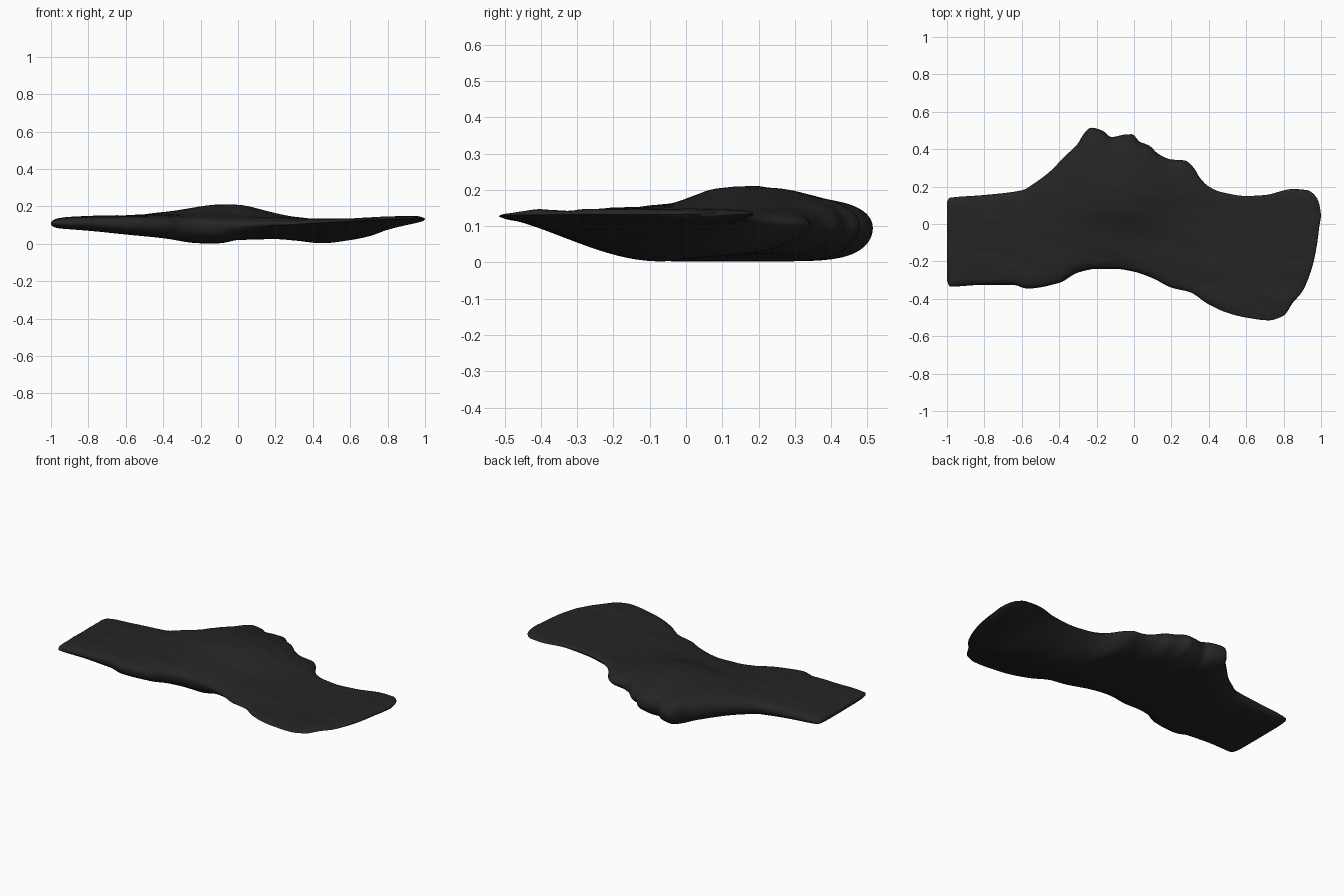
import bpy, bmesh, math
from mathutils import Vector, noise

if "Cube" in bpy.data.objects:
    bpy.data.objects.remove(bpy.data.objects["Cube"])

# outline of the slab seen from above, and height profiles along x
BACK = [(-1, .12), (-.985, .14), (-.8, .155), (-.6, .18), (-.53, .22), (-.45, .28), (-.4, .33),
        (-.35, .38), (-.3, .43), (-.27, .48), (-.23, .515), (-.17, .5), (-.12, .465), (-.05, .478),
        (-.01, .48), (.03, .44), (.08, .42), (.13, .375), (.2, .345), (.27, .34), (.32, .3),
        (.35, .25), (.4, .2), (.47, .17), (.6, .15), (.7, .155), (.85, .187), (.93, .18),
        (.97, .15), (.99, .11), (1, .05)]
FRONT = [(-1, -.3), (-.985, -.335), (-.8, -.325), (-.65, -.325), (-.57, -.345), (-.4, -.315),
         (-.3, -.26), (-.2, -.24), (-.1, -.24), (0, -.255), (.1, -.29), (.2, -.34), (.3, -.365),
         (.4, -.43), (.5, -.475), (.6, -.5), (.72, -.515), (.8, -.49), (.85, -.42), (.9, -.36),
         (.95, -.24), (.98, -.1), (.99, -.02), (1, .04)]
TOP = [(-1, .13), (-.9, .143), (-.6, .15), (-.3, .15), (0, .14), (.4, .133), (.6, .135), (.95, .147), (1, .14)]
RIM = [(-1, .11), (-.6, .108), (-.2, .095), (.2, .1), (.5, .115), (.8, .13), (1, .133)]
BOTTOM = [(-1, .085), (-.8, .07), (-.6, .05), (-.4, .03), (-.2, .003), (-.1, .003), (0, .02),
          (.2, .025), (.3, .018), (.45, .003), (.6, .02), (.7, .04), (.8, .075), (.9, .1), (1, .12)]


def curve(pts, x):
    """Smooth monotone interpolation of a profile."""
    n = len(pts)
    i = next((k for k in range(n - 1) if x <= pts[k + 1][0]), n - 2)

    def slope(k):
        return (pts[k + 1][1] - pts[k][1]) / (pts[k + 1][0] - pts[k][0])

    def tangent(k):
        if k == 0 or k == n - 1:
            return slope(min(k, n - 2))
        a, b = slope(k - 1), slope(k)
        return 0 if a * b <= 0 else 2 * a * b / (a + b)
    (x0, y0), (x1, y1) = pts[i], pts[i + 1]
    h = x1 - x0
    t = (x - x0) / h
    return ((2*t**3 - 3*t*t + 1) * y0 + (t**3 - 2*t*t + t) * h * tangent(i)
            + (3*t*t - 2*t**3) * y1 + (t**3 - t*t) * h * tangent(i + 1))


def dome(x, y):
    """Raised mound toward the back edge."""
    dx, dy = x + .04, y - .15
    return .07 * math.exp(-(dx / (.24 if dx > 0 else .32))**2 - (dy / (.18 if dy < 0 else .3))**2)


def ripple(x, y, seed):
    """Long shallow folds running lengthwise."""
    return .006 * noise.noise(Vector((x * 2.5, y * 10 + x * 2, seed))) \
        + .002 * noise.noise(Vector((x * 8, y * 24, seed + 5)))


def point(x, v, side):
    lo, hi = curve(FRONT, x), curve(BACK, x)
    y = lo + (hi - lo) * v
    rim = curve(RIM, x)
    end = max(0, 1 - abs(x)**60)**.5          # rounds off both ends
    r = min(1, max(0, (x + .1) / .5))         # 0 on the blunt left, 1 on the tapered right
    if side > 0:
        f = max(0, 1 - abs(2 * v - 1)**9)**.5
        z = rim + (curve(TOP, x) + dome(x, y) + ripple(x, y, 3) - rim) * f * end
    else:
        t = abs(2 * v**(1 + .4 * r) - 1)
        g = max(0, 1 - t**(6 - 4 * r))**(.5 + .5 * r)
        z = rim - (rim - curve(BOTTOM, x)) * g * end
    return (x, y, max(z, 0))


# slab: top and bottom skins sharing one rim
NX, NV = 220, 64
xs = []
for i in range(NX + 1):
    s = 2 * i / NX - 1
    xs.append(.55 * s + .45 * math.sin(s * math.pi / 2) if abs(s) < 1 else s)
# extra tight columns close to the ends
xs = sorted(set(xs + [s * e for s in (-1, 1) for e in (.985, .99, .994, .997, .999)]))
vs = [.5 - .5 * math.cos(math.pi * j / NV) for j in range(NV + 1)]
bm = bmesh.new()
grids = []
for side in (1, -1):
    grids.append([[bm.verts.new(point(x, v, side)) for v in vs] for x in xs])
for g, side in zip(grids, (1, -1)):
    for i in range(len(xs) - 1):
        for j in range(NV):
            quad = [g[i][j], g[i + 1][j], g[i + 1][j + 1], g[i][j + 1]]
            bm.faces.new(quad if side > 0 else quad[::-1])
bmesh.ops.remove_doubles(bm, verts=bm.verts, dist=.0002)
bmesh.ops.recalc_face_normals(bm, faces=bm.faces)
mesh = bpy.data.meshes.new("slab")
bm.to_mesh(mesh)
bm.free()
slab = bpy.data.objects.new("slab", mesh)
bpy.context.collection.objects.link(slab)

# single charcoal colour
mat = bpy.data.materials.new("charcoal")
mat.diffuse_color = (.018, .018, .018, 1)
mat.use_nodes = True
mat.node_tree.nodes["Principled BSDF"].inputs["Base Color"].default_value = mat.diffuse_color
mesh.materials.append(mat)
bpy.context.view_layer.objects.active = slab
slab.select_set(True)
bpy.ops.object.shade_smooth_by_angle(angle=math.radians(50))
